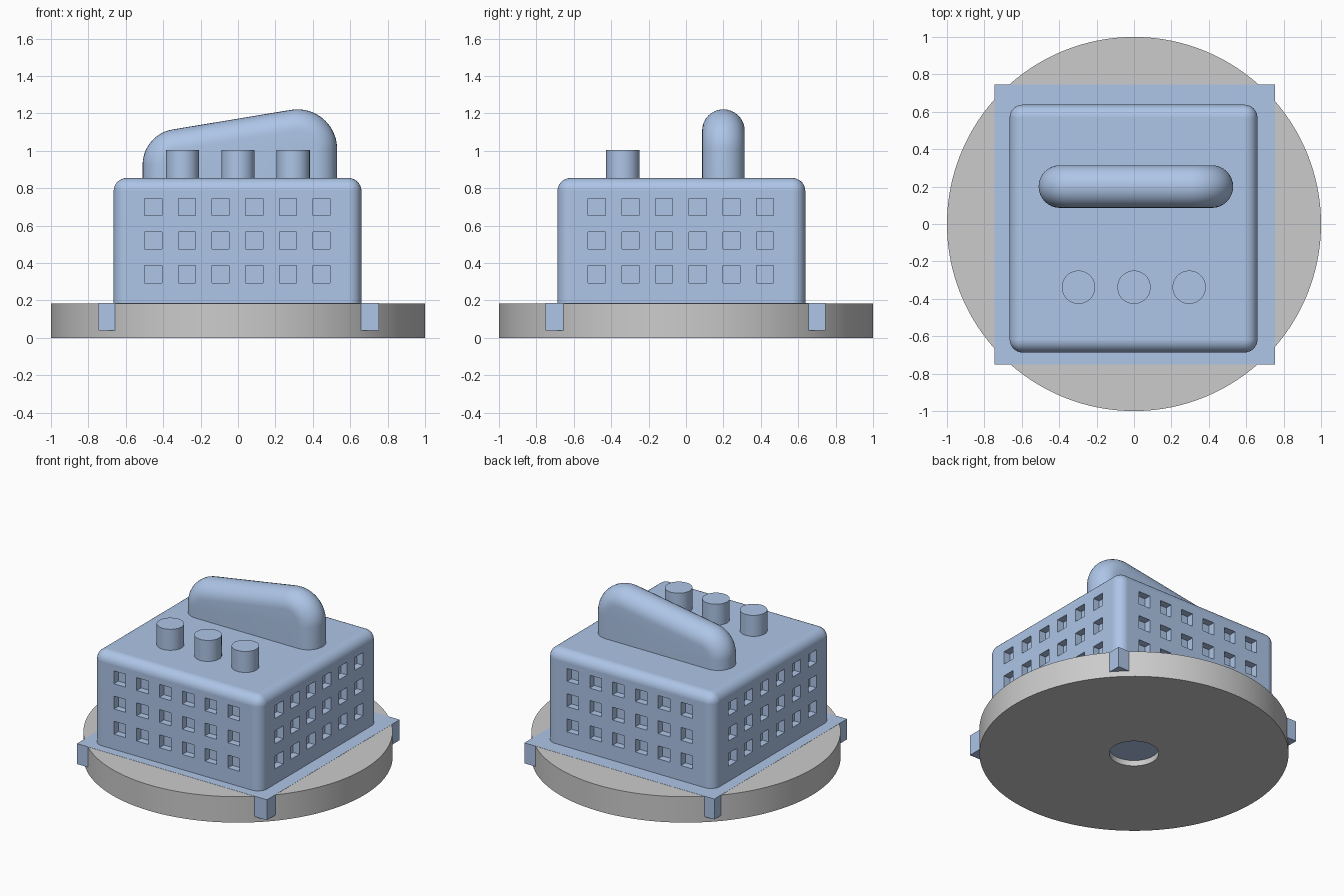
import bpy, bmesh, math
from mathutils import Matrix, Vector

if "Cube" in bpy.data.objects:
    bpy.data.objects.remove(bpy.data.objects["Cube"])

blue = bpy.data.materials.new("blue")
blue.diffuse_color = (0.42, 0.56, 0.80, 1)
blue.use_nodes = True
blue.node_tree.nodes["Principled BSDF"].inputs["Base Color"].default_value = blue.diffuse_color


def finish(name, bm, mat=None, smooth=True):
    bmesh.ops.recalc_face_normals(bm, faces=bm.faces)
    me = bpy.data.meshes.new(name)
    bm.to_mesh(me)
    bm.free()
    ob = bpy.data.objects.new(name, me)
    bpy.context.collection.objects.link(ob)
    if mat:
        me.materials.append(mat)
    if smooth:
        shade(ob)
    return ob


def shade(ob):
    bpy.ops.object.select_all(action='DESELECT')
    ob.select_set(True)
    bpy.context.view_layer.objects.active = ob
    bpy.ops.object.shade_smooth_by_angle(angle=math.radians(30))


def add_box(bm, lo, hi):
    lo, hi = Vector(lo), Vector(hi)
    m = Matrix.Translation((lo + hi) / 2) @ Matrix.Diagonal((*(hi - lo), 1))
    bmesh.ops.create_cube(bm, size=1, matrix=m)


# Round base with a through hole in the middle
bm = bmesh.new()
N = 128
profile = [(0.16, 0), (1, 0), (1, 0.185), (0.16, 0.185)]
rings = [[bm.verts.new((r * math.cos(a), r * math.sin(a), z)) for r, z in profile]
         for a in (2 * math.pi * i / N for i in range(N))]
for i in range(N):
    a, b = rings[i], rings[(i + 1) % N]
    for j in range(4):
        k = (j + 1) % 4
        bm.faces.new((a[j], a[k], b[k], b[j]))
finish("round_base", bm)

# Square plinth set into the base, corners poking out
bm = bmesh.new()
add_box(bm, (-0.745, -0.752, 0.04), (0.755, 0.745, 0.186))
finish("square_plinth", bm, blue, smooth=False)

# Main block with rounded upright and top edges
X0, X1, Y0, Y1, TOP = -0.665, 0.66, -0.687, 0.638, 0.855
bm = bmesh.new()
add_box(bm, (X0, Y0, 0.15), (X1, Y1, TOP))
edges = [e for e in bm.edges if max(v.co.z for v in e.verts) > 0.5]
bmesh.ops.bevel(bm, geom=edges, offset=0.07, segments=8, profile=0.5,
                affect='EDGES', clamp_overlap=True)
block = finish("main_block", bm, blue, smooth=False)

# Window recesses on all four walls
CX, CY, H, D = -0.003, -0.027, 0.046, 0.05
bm = bmesh.new()
for z in (0.34, 0.52, 0.70):
    for i in range(6):
        t = (i - 2.5) * 0.18
        x, y = CX + t, CY + t
        for wall, s in ((Y0, 1), (Y1, -1)):
            a, b = sorted((wall - s * 0.05, wall + s * D))
            add_box(bm, (x - H, a, z - H), (x + H, b, z + H))
        for wall, s in ((X0, 1), (X1, -1)):
            a, b = sorted((wall - s * 0.05, wall + s * D))
            add_box(bm, (a, y - H, z - H), (b, y + H, z + H))
cutter = finish("window_cutter", bm, smooth=False)
cutter.hide_render = True
mod = block.modifiers.new("windows", 'BOOLEAN')
mod.operation = 'DIFFERENCE'
mod.solver = 'EXACT'
mod.object = cutter
bpy.context.view_layer.objects.active = block
bpy.ops.object.modifier_apply(modifier=mod.name)
bpy.data.objects.remove(cutter)
shade(block)
wn = block.modifiers.new("flat_walls", 'WEIGHTED_NORMAL')
wn.keep_sharp = True

# Three round studs on the roof
for i, x in enumerate((-0.297, 0, 0.295)):
    bm = bmesh.new()
    bmesh.ops.create_cone(bm, cap_ends=True, segments=48, radius1=0.089, radius2=0.089,
                          depth=0.2, matrix=Matrix.Translation((x, -0.338, 0.905)))
    finish(f"roof_stud_{i + 1}", bm, blue)

# Sloped roof fin: side outline inset towards both faces for a full round edge
W, YC, K, ARC = 0.114, 0.2, 16, 20
(ax, az, ar), (bx, bz, br) = (-0.318, 0.925, 0.192), (0.318, 1.01, 0.212)
dx, dz = bx - ax, bz - az
tilt = math.pi / 2 + math.atan2(dz, dx) + math.asin((br - ar) / math.hypot(dx, dz))


def outline(d):
    pts = [(ax - ar + d, 0.80)]
    for i in range(ARC + 1):
        a = math.pi + (tilt - math.pi) * i / ARC
        pts.append((ax + (ar - d) * math.cos(a), az + (ar - d) * math.sin(a)))
    for i in range(ARC + 1):
        a = tilt * (1 - i / ARC)
        pts.append((bx + (br - d) * math.cos(a), bz + (br - d) * math.sin(a)))
    return pts + [(bx + br - d, 0.80)]


bm = bmesh.new()
rows = []
for k in range(K + 1):
    t = -math.pi / 2 + math.pi * k / K
    y = YC + W * math.sin(t)
    rows.append([bm.verts.new((x, y, z)) for x, z in outline(W * (1 - math.cos(t)))])
for p, q in zip(rows, rows[1:]):
    for j in range(len(p)):
        n = (j + 1) % len(p)
        bm.faces.new((p[j], p[n], q[n], q[j]))
bm.faces.new(rows[0])
bm.faces.new(rows[-1])
finish("roof_fin", bm, blue)
